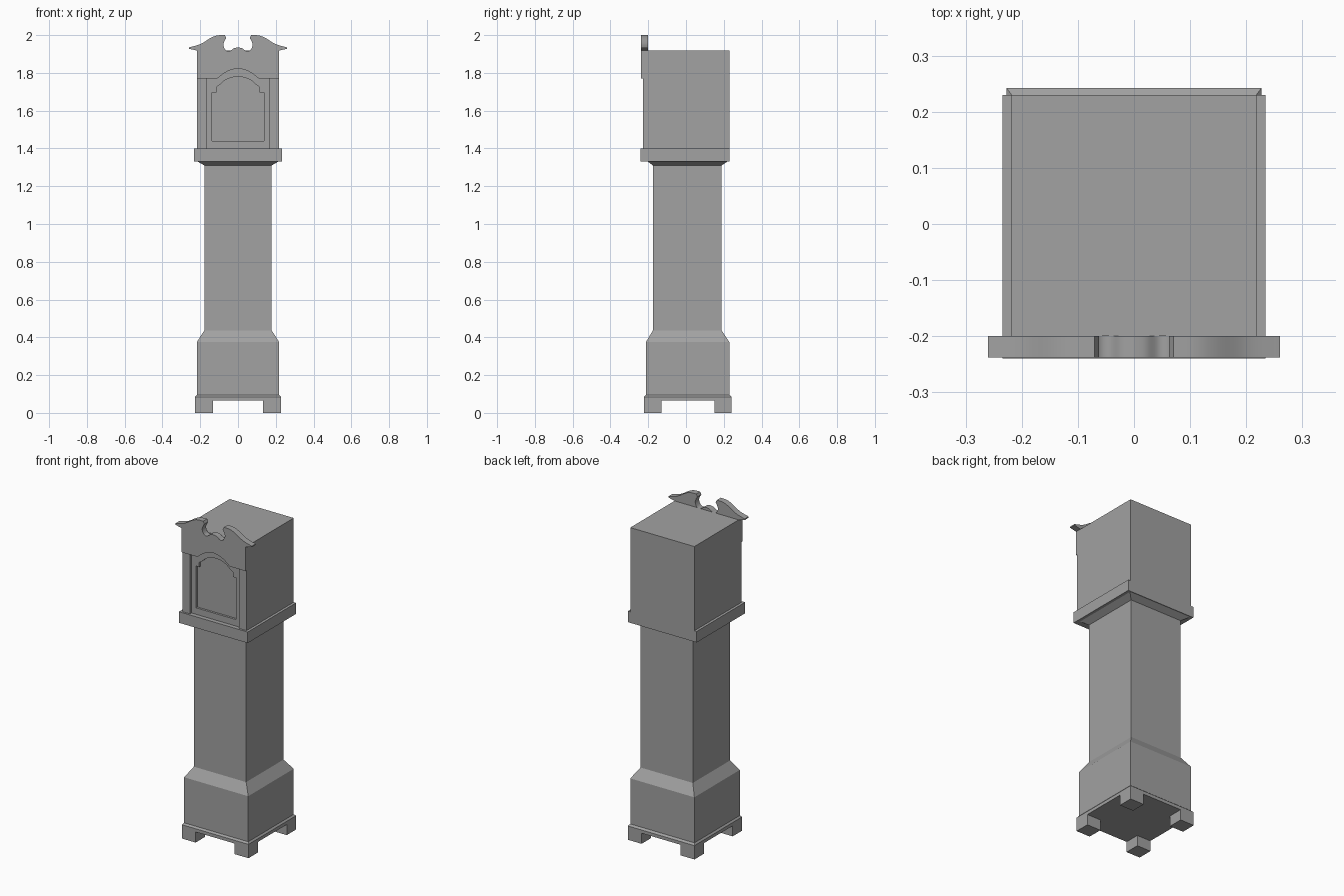
import bpy, bmesh
from math import radians

if "Cube" in bpy.data.objects:
    bpy.data.objects.remove(bpy.data.objects["Cube"], do_unlink=True)

grey = bpy.data.materials.new("plain grey")
grey.use_nodes = True
COLOUR = (0.36, 0.36, 0.36, 1)
grey.diffuse_color = COLOUR
grey.node_tree.nodes["Principled BSDF"].inputs["Base Color"].default_value = COLOUR


def add(name, bm):
    bmesh.ops.remove_doubles(bm, verts=bm.verts, dist=1e-5)
    bmesh.ops.recalc_face_normals(bm, faces=bm.faces)
    mesh = bpy.data.meshes.new(name)
    bm.to_mesh(mesh)
    bm.free()
    mesh.materials.append(grey)
    ob = bpy.data.objects.new(name, mesh)
    bpy.context.collection.objects.link(ob)
    return ob


def stack(name, sections):
    """Closed loft through rectangles (z, x0, x1, y0, y1)."""
    bm = bmesh.new()
    rings = [[bm.verts.new(p) for p in
              ((x0, y0, z), (x1, y0, z), (x1, y1, z), (x0, y1, z))]
             for z, x0, x1, y0, y1 in sections]
    bm.faces.new(rings[0])
    bm.faces.new(rings[-1])
    for a, b in zip(rings, rings[1:]):
        for i in range(4):
            j = (i + 1) % 4
            bm.faces.new((a[i], a[j], b[j], b[i]))
    return add(name, bm)


def box(name, x0, x1, y0, y1, z0, z1):
    return stack(name, [(z, x0, x1, y0, y1) for z in (z0, z1)])


def sym(name, sections):
    return stack(name, [(z, -x, x, y0, y1) for z, x, y0, y1 in sections])


def mirror(half):
    """Left half of an outline, ending on the centre line, made whole."""
    return half + [(-x, z) for x, z in reversed(half) if x]


def smooth_path(points, steps=5):
    """Catmull-Rom curve through the points."""
    p = [points[0]] + points + [points[-1]]
    out = []
    for a, b, c, d in zip(p, p[1:], p[2:], p[3:]):
        for k in range(steps):
            t = k / steps
            out.append(tuple(
                b[i] + t * (c[i] - a[i]) / 2
                + t * t * (a[i] - 2.5 * b[i] + 2 * c[i] - d[i] / 2)
                + t ** 3 * (3 * (b[i] - c[i]) + d[i] - a[i]) / 2
                for i in (0, 1)))
    return out + [points[-1]]


def board(name, outlines, y0, y1):
    """Upright board in x-z; outlines after the first are holes."""
    curve = bpy.data.curves.new(name + "_outline", "CURVE")
    curve.dimensions = "2D"
    curve.fill_mode = "BOTH"
    curve.extrude = (y1 - y0) / 2
    for pts in outlines:
        spline = curve.splines.new("POLY")
        spline.points.add(len(pts) - 1)
        spline.use_cyclic_u = True
        for point, (x, z) in zip(spline.points, pts):
            point.co = (x, z, 0, 1)
    temp = bpy.data.objects.new(name + "_outline", curve)
    bm = bmesh.new()
    mesh = temp.to_mesh()
    bm.from_mesh(mesh)
    temp.to_mesh_clear()
    bpy.data.objects.remove(temp)
    for v in bm.verts:
        x, z, d = v.co
        v.co = (x, (y0 + y1) / 2 - d, z)
    ob = add(name, bm)
    bpy.ops.object.select_all(action="DESELECT")
    ob.select_set(True)
    bpy.context.view_layer.objects.active = ob
    bpy.ops.object.shade_smooth_by_angle(angle=radians(30))
    return ob


# Plinth and bracket feet
sym("plinth", [(0.065, 0.227, -0.222, 0.242), (0.085, 0.227, -0.222, 0.242),
               (0.095, 0.218, -0.212, 0.23)])
for end, y0, y1 in (("front", -0.222, -0.13), ("back", 0.15, 0.242)):
    box(end + "_right_foot", -0.227, -0.133, y0, y1, 0, 0.065)
    box(end + "_left_foot", 0.133, 0.227, y0, y1, 0, 0.065)

# Base, trunk and waist flare
sym("case", [(0.095, 0.218, -0.212, 0.23), (0.375, 0.218, -0.212, 0.23),
             (0.437, 0.178, -0.175, 0.188), (1.31, 0.178, -0.175, 0.188),
             (1.332, 0.216, -0.205, 0.222)])
sym("waist_moulding", [(1.332, 0.234, -0.24, 0.23), (1.4, 0.234, -0.24, 0.23)])

# Hood with side stiles
box("hood", -0.218, 0.218, -0.2, 0.23, 1.4, 1.918)
box("right_stile", -0.218, -0.168, -0.228, -0.2, 1.4, 1.77)
box("left_stile", 0.168, 0.218, -0.228, -0.2, 1.4, 1.77)

# Arched door around a recessed dial
arch = smooth_path([(-0.11, 1.77), (-0.075, 1.797), (-0.04, 1.815), (0, 1.823)])
door_edge = mirror([(-0.168, 1.4), (-0.168, 1.77)] + arch)
window = mirror([(-0.137, 1.44), (-0.137, 1.697), (-0.115, 1.697)]
                + smooth_path([(-0.115, 1.725), (-0.095, 1.738), (-0.07, 1.76),
                               (-0.035, 1.775), (0, 1.78)]))
board("door", [door_edge, window], -0.213, -0.2)

# Broken swan-neck pediment
crest = smooth_path([(-0.26, 1.935), (-0.2, 1.952), (-0.145, 1.985),
                     (-0.11, 1.998), (-0.07, 2.0)])
scroll = smooth_path([(-0.062, 1.985), (-0.073, 1.965), (-0.077, 1.945),
                      (-0.065, 1.92), (-0.045, 1.915), (-0.022, 1.93), (0, 1.935)])
top = mirror([(-0.218, 1.77), (-0.218, 1.918), (-0.26, 1.928)] + crest + scroll)
board("pediment", [top + list(reversed(mirror(arch)))], -0.238, -0.2)
